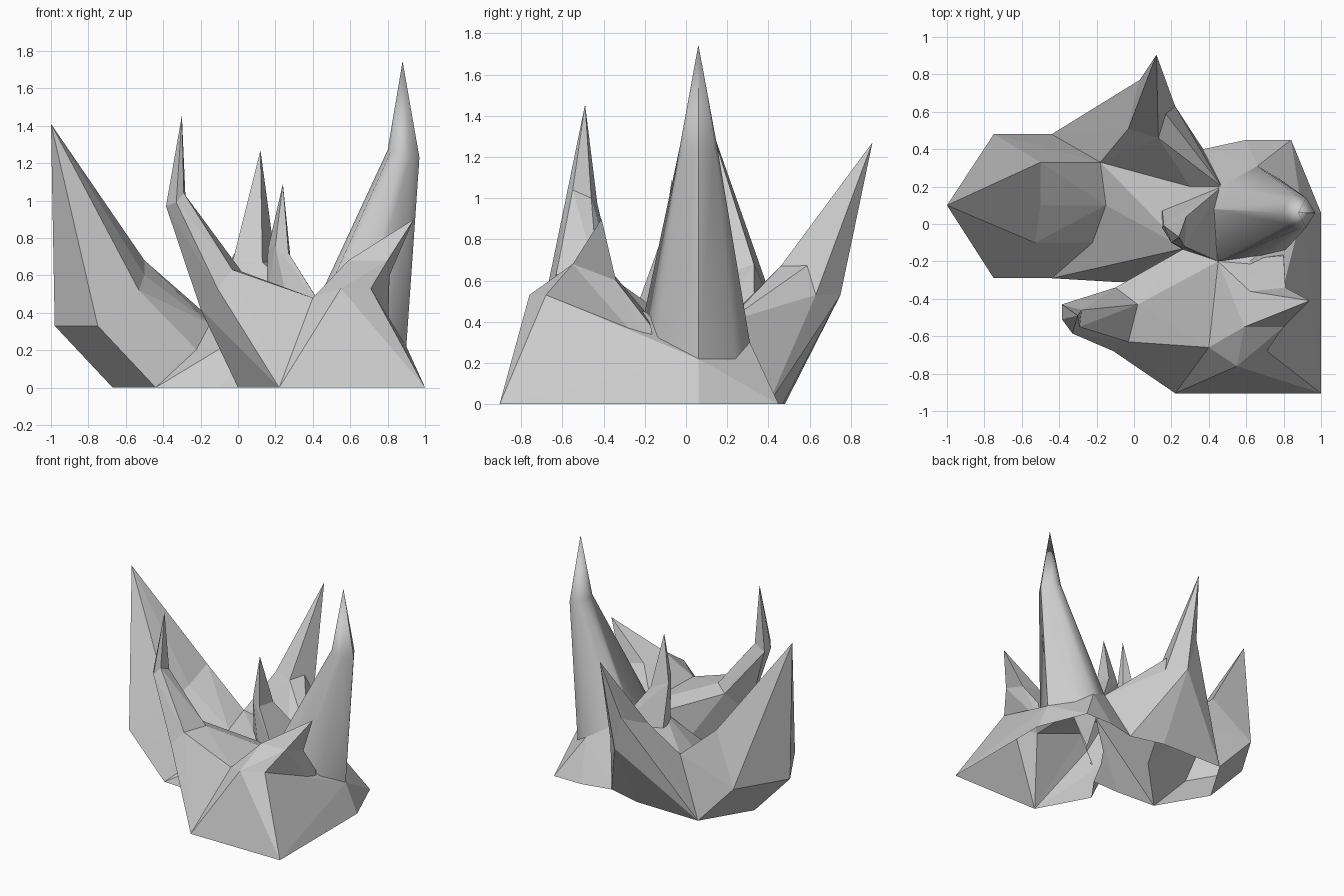
import bpy, bmesh, math

if "Cube" in bpy.data.objects:
    bpy.data.objects.remove(bpy.data.objects["Cube"])

chunks = bpy.data.collections.new("chunks")
bpy.context.scene.collection.children.link(chunks)


def add_chunk(name, bm, smooth=False):
    bmesh.ops.recalc_face_normals(bm, faces=bm.faces)
    for f in bm.faces:
        f.smooth = smooth
    for e in bm.edges:
        e.smooth = e.calc_face_angle(0) < math.radians(60)
    me = bpy.data.meshes.new(name)
    bm.to_mesh(me)
    bm.free()
    chunks.objects.link(bpy.data.objects.new(name, me))


def crag(name, *rings):
    """Faceted rock: a convex chunk between each pair of successive rings."""
    for a, b in zip(rings, rings[1:]):
        bm = bmesh.new()
        verts = [bm.verts.new(p) for p in a + b]
        res = bmesh.ops.convex_hull(bm, input=verts)
        junk = [g for g in res["geom_interior"] + res["geom_unused"]
                if isinstance(g, bmesh.types.BMVert)]
        bmesh.ops.delete(bm, geom=list(set(junk)), context='VERTS')
        add_chunk(name, bm)


def horn(name, rings, tip):
    """Smooth spike lofted through rings of equal count to a tip."""
    bm = bmesh.new()
    loops = [[bm.verts.new(p) for p in r] for r in rings]
    n = len(loops[0])
    for a, b in zip(loops, loops[1:]):
        for i in range(n):
            j = (i + 1) % n
            bm.faces.new((a[i], a[j], b[j], b[i]))
    t = bm.verts.new(tip)
    for i in range(n):
        bm.faces.new((loops[-1][i], loops[-1][(i + 1) % n], t))
    bm.faces.new(loops[0][::-1])
    bmesh.ops.triangulate(bm, faces=[f for f in bm.faces])
    add_chunk(name, bm, True)


# left crag sweeping up and outward
crag("left_crag",
     [(-1, .1, 1.41)],
     [(-.98, .1, .33), (-.75, .48, .33), (-.75, -.29, .33),
      (-.5, .33, .68), (-.5, .1, .6), (-.53, -.1, .52)],
     [(-.18, .33, .4), (-.15, .1, .34), (-.2, -.1, .18),
      (-.67, .1, 0), (-.44, .48, 0), (-.44, -.29, 0)])

# low valley floor joining the crags
crag("valley_core",
     [(-.18, .33, .4), (-.15, .1, .34), (-.2, -.1, .18),
      (-.44, .48, 0), (-.44, -.29, 0), (-.1, -.31, 0)],
     [(.15, .08, .38), (.3, .2, .41), (.47, .2, .4), (.27, -.13, .43),
      (.1, .47, 0), (.37, .4, 0), (.3, -.3, 0)])

# back crag leaning backward
crag("back_crag",
     [(.12, .905, 1.27)],
     [(-.03, .51, .67), (.13, .46, .67), (.22, .63, .53),
      (.1, .75, .53), (-.04, .64, .5), (.03, .77, .8)],
     [(-.18, .33, .4), (.3, .2, .41), (.47, .2, .4),
      (-.44, .48, 0), (.1, .47, 0), (.37, .4, 0)])

# slender front-left crag with bent tip
crag("front_left_crag",
     [(-.3, -.49, 1.455)],
     [(-.385, -.43, .97), (-.385, -.51, .97), (-.33, -.585, .99),
      (-.29, -.55, 1.04), (-.28, -.46, 1.0)],
     [(.02, -.43, .62), (-.03, -.63, .63), (-.11, -.68, .53),
      (-.2, -.5, .42), (-.1, -.34, .6)],
     [(.4, -.66, .48), (.45, -.2, .45), (.27, -.13, .45),
      (0, -.5, 0), (.22, -.905, 0), (.27, -.13, 0)])

# broad front base
crag("front_base",
     [(.4, -.66, .48), (.45, -.2, .45), (.22, -.905, 0), (.27, -.13, 0)],
     [(.55, -.76, .53), (.71, -.68, .53), (.8, -.15, .22), (.9, .06, .22),
      (1, -.905, 0), (1, .06, 0), (.62, -.2, .45)])

# front-right crag
crag("front_right_crag",
     [(.94, -.41, .9)],
     [(.59, -.55, .68), (.62, -.36, .64), (.81, -.34, .6), (.8, -.55, .68)],
     [(.71, -.68, .53), (.55, -.76, .53), (.8, -.15, .22), (.8, -.17, .38),
      (.45, -.2, .45), (.4, -.66, .48)])

# small middle crag
crag("small_crag",
     [(.24, -.07, 1.09)],
     [(.16, -.01, .74), (.28, .04, .7), (.27, -.12, .72), (.2, -.1, .76)],
     [(.15, .08, .38), (.15, -.02, .45), (.47, .2, .4),
      (.45, -.2, .43), (.27, -.14, .43)])

# tall smooth horn: slanted base ring, narrow neck ring, tip
foot = [(.8, -.15, .22), (.9, .06, .22), (.78, .24, .22), (.66, .31, .3),
        (.46, .2, .42), (.42, .08, .45), (.45, -.2, .45), (.66, -.18, .34)]
neck = [(.92, -.02, 1.23), (.97, .06, 1.23), (.92, .14, 1.24), (.87, .15, 1.26),
        (.82, .12, 1.27), (.8, .06, 1.27), (.82, 0, 1.27), (.87, -.03, 1.25)]
horn("tall_horn", [foot, neck], (.88, .06, 1.745))

# skirt under the horn
crag("horn_base", foot,
     [(1, -.3, 0), (1, .06, 0), (.84, .45, 0), (.6, .45, 0),
      (.37, .4, 0), (.3, -.1, 0)])

# fuse all chunks into one skin
parts = list(chunks.objects)
first = parts[0]
chunks.objects.unlink(first)
bpy.context.scene.collection.objects.link(first)
mod = first.modifiers.new("fuse", 'BOOLEAN')
mod.operation, mod.operand_type = 'UNION', 'COLLECTION'
mod.collection, mod.solver = chunks, 'EXACT'
mod.use_self = True
bpy.context.view_layer.update()
skin = bpy.data.meshes.new_from_object(
    first.evaluated_get(bpy.context.evaluated_depsgraph_get()))
for ob in parts:
    bpy.data.objects.remove(ob)
bpy.data.collections.remove(chunks)

# leave the underside open, as a hollow shell
bm = bmesh.new()
bm.from_mesh(skin)
floor = [f for f in bm.faces if all(abs(v.co.z) < 1e-3 for v in f.verts)]
bmesh.ops.delete(bm, geom=floor, context='FACES')
bm.to_mesh(skin)
bm.free()
bpy.context.scene.collection.objects.link(
    bpy.data.objects.new("rock_spire_shell", skin))
